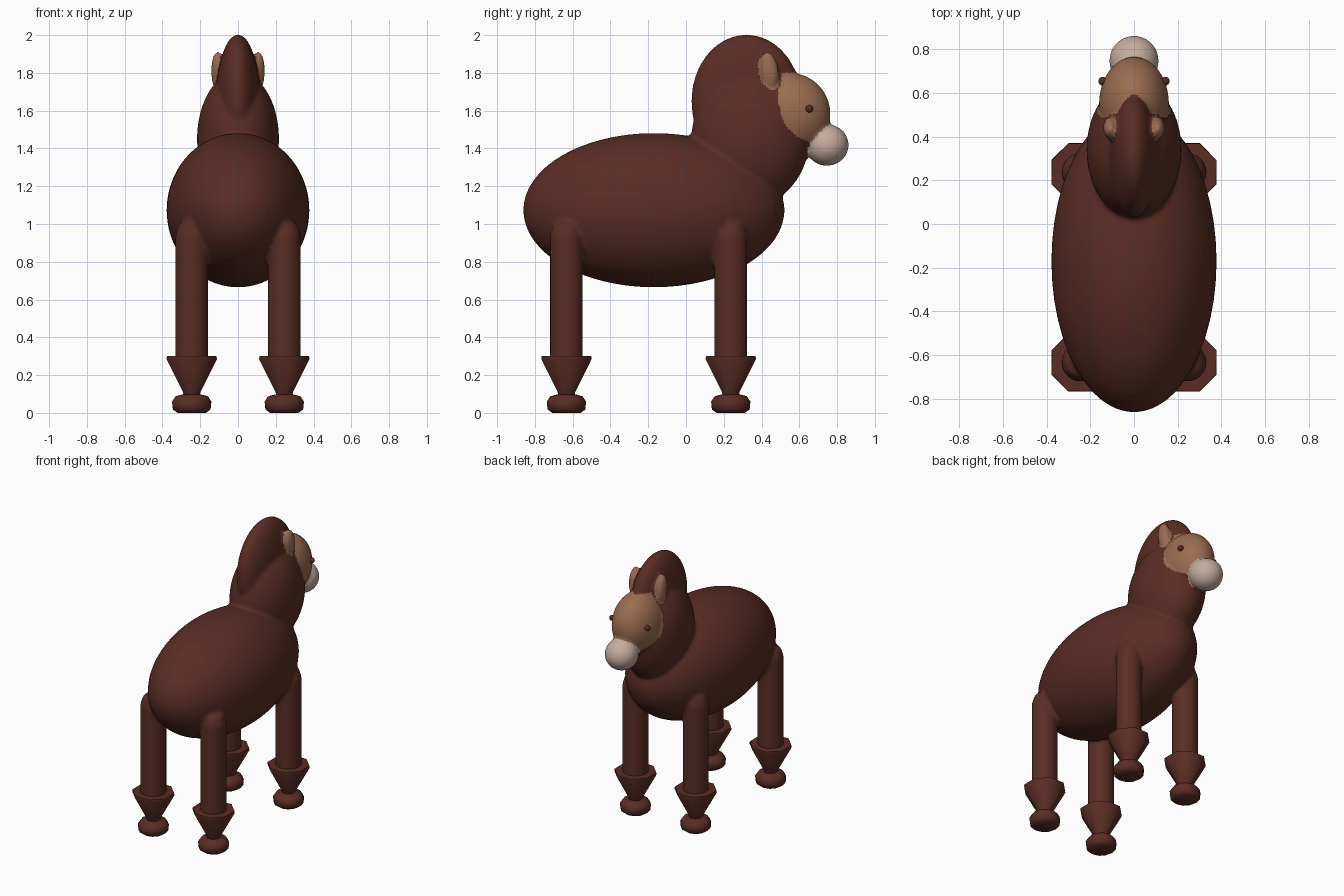
import bpy, bmesh
from mathutils import Matrix, Vector

cube = bpy.data.objects.get("Cube")
if cube:
    bpy.data.objects.remove(cube, do_unlink=True)


def material(name, colour):
    m = bpy.data.materials.new(name)
    m.use_nodes = True
    m.diffuse_color = (*colour, 1)
    m.node_tree.nodes["Principled BSDF"].inputs["Base Color"].default_value = (*colour, 1)
    return m


brown = material("chestnut brown", (0.1, 0.026, 0.017))
tan = material("tan face", (0.32, 0.15, 0.082))
cream = material("pale muzzle", (0.56, 0.415, 0.335))


def finish(name, bm, mats, angle=0.6):
    mesh = bpy.data.meshes.new(name)
    bm.to_mesh(mesh)
    bm.free()
    ob = bpy.data.objects.new(name, mesh)
    bpy.context.collection.objects.link(ob)
    for m in mats:
        mesh.materials.append(m)
    bpy.ops.object.select_all(action="DESELECT")
    ob.select_set(True)
    bpy.context.view_layer.objects.active = ob
    bpy.ops.object.shade_smooth_by_angle(angle=angle)
    return ob


def ellipsoid(bm, centre, radii, tilt=0.0):
    """Add an ellipsoid; return the matrix that places the unit ball."""
    mat = (Matrix.Translation(centre) @ Matrix.Rotation(tilt, 4, "X")
           @ Matrix.Diagonal((*radii, 1)))
    bmesh.ops.create_uvsphere(bm, u_segments=48, v_segments=32, radius=1, matrix=mat)
    return mat


def lathe(profile, sides, x, y, turn=0.0):
    """New closed solid of revolution about a vertical axis at x, y."""
    bm = bmesh.new()
    verts = [bm.verts.new((r, 0, z)) for r, z in profile]
    edges = [bm.edges.new(pair) for pair in zip(verts, verts[1:])]
    bmesh.ops.spin(bm, geom=verts + edges, cent=(0, 0, 0), axis=(0, 0, 1),
                   angle=6.283185, steps=sides, use_duplicate=False)
    bmesh.ops.remove_doubles(bm, verts=bm.verts, dist=0.0005)
    bmesh.ops.recalc_face_normals(bm, faces=bm.faces)
    mat = Matrix.Translation((x, y, 0)) @ Matrix.Rotation(turn, 4, "Z")
    bmesh.ops.transform(bm, matrix=mat, verts=bm.verts)
    return bm


LEGS = [(f"{end}_{side}", sx * 0.245, y)
        for end, y in (("front", 0.237), ("rear", -0.633))
        for side, sx in (("left", 1), ("right", -1))]

# Torso, neck, mane crest, head, muzzle and ears
skin = bmesh.new()
ellipsoid(skin, (0, -0.17, 1.073), (0.378, 0.692, 0.408))
ellipsoid(skin, (0, 0.34, 1.45), (0.217, 0.312, 0.355))
ellipsoid(skin, (0, 0.32, 1.65), (0.116, 0.292, 0.353))
ellipsoid(skin, (0, 0.55, 1.58), (0.16, 0.215, 0.22))
muzzle = ellipsoid(skin, (0, 0.746, 1.418), (0.113, 0.115, 0.11)).inverted()
ears = [ellipsoid(skin, (s * 0.108, 0.44, 1.81), (0.034, 0.05, 0.104), 0.12).inverted()
        for s in (1, -1)]

# Upper legs, sunk into the torso
for name, x, y in LEGS:
    part = lathe([(0, 0.27), (0.087, 0.27), (0.087, 0.94), (0.068, 1.0), (0, 1.03)],
                 24, x, y)
    tmp = bpy.data.meshes.new("leg_part")
    part.to_mesh(tmp)
    part.free()
    skin.from_mesh(tmp)
    bpy.data.meshes.remove(tmp)

# Fuse into one soft skin
body = finish("body", skin, [])
remesh = body.modifiers.new("fuse", "REMESH")
remesh.mode = "VOXEL"
remesh.voxel_size = 0.013
soften = body.modifiers.new("soften", "SMOOTH")
soften.iterations = 4
for mod in ("fuse", "soften"):
    bpy.ops.object.modifier_apply(modifier=mod)
body.data.materials.clear()
for m in (brown, tan, cream):
    body.data.materials.append(m)
bpy.ops.object.shade_smooth_by_angle(angle=1.2)

# Tan face mask and ears, pale muzzle
for p in body.data.polygons:
    c = Vector(p.center)
    face = c.z < 1.8 and c.y + 0.45 * (c.z - 1.72) + 1.1 * (abs(c.x) - 0.13) > 0.48
    ear = any((inv @ c).length < 1.12 for inv in ears)
    p.material_index = 2 if (muzzle @ c).length < 1.07 else int(face or ear)

# Eyes
for side, s in (("left", 1), ("right", -1)):
    bm = bmesh.new()
    bmesh.ops.create_uvsphere(bm, u_segments=16, v_segments=10, radius=0.02,
                              matrix=Matrix.Translation((s * 0.143, 0.653, 1.61)))
    finish("eye_" + side, bm, [brown])

# Flared fetlocks and rounded hooves
FETLOCK = [(0, 0.07), (0.042, 0.07), (0.05, 0.11), (0.144, 0.285), (0.142, 0.3), (0, 0.303)]
HOOF = [(0, 0), (0.075, 0), (0.1, 0.018), (0.104, 0.06), (0.085, 0.088), (0.04, 0.1), (0, 0.1)]
for name, x, y in LEGS:
    finish("fetlock_" + name, lathe(FETLOCK, 8, x, y, 0.39), [brown], 0.9)
    finish("hoof_" + name, lathe(HOOF, 12, x, y), [brown], 0.9)
